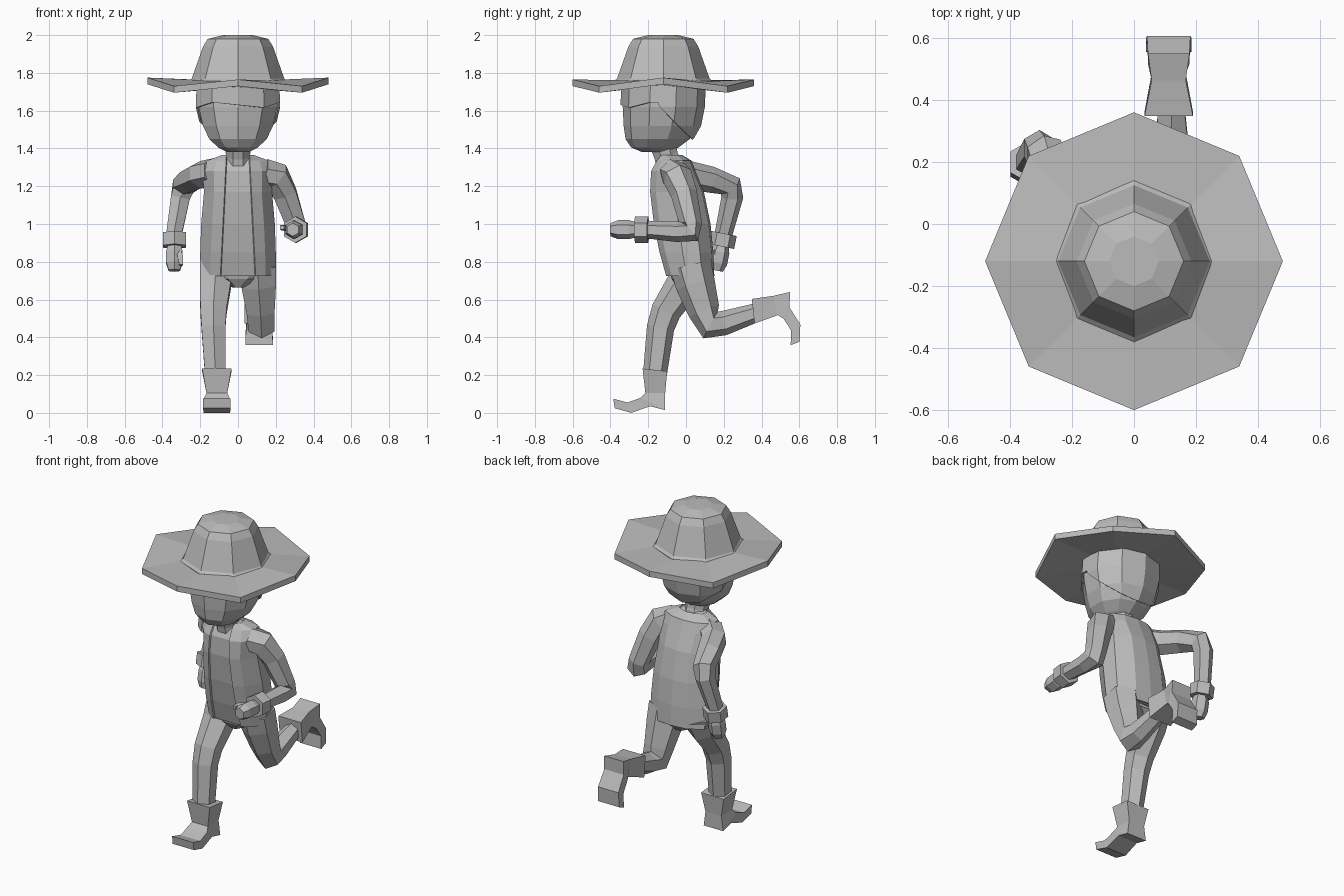
import bpy, bmesh
from math import sin, cos, pi
from mathutils import Vector, Matrix

cube = bpy.data.objects.get("Cube")
if cube:
    bpy.data.objects.remove(cube, do_unlink=True)

grey = bpy.data.materials.new("plain_grey")
grey.use_nodes = True
grey.diffuse_color = (0.5, 0.5, 0.5, 1)
grey.node_tree.nodes["Principled BSDF"].inputs["Base Color"].default_value = grey.diffuse_color


def finish(name, bm):
    bmesh.ops.recalc_face_normals(bm, faces=bm.faces)
    mesh = bpy.data.meshes.new(name)
    bm.to_mesh(mesh)
    bm.free()
    mesh.materials.append(grey)
    part = bpy.data.objects.new(name, mesh)
    bpy.context.collection.objects.link(part)
    return part


def skin(rings, closed=True):
    """Bridge a stack of equally sized rings; closed rings also get end caps."""
    bm = bmesh.new()
    rows = [[bm.verts.new(point) for point in ring] for ring in rings]
    count = len(rows[0])
    for lower, upper in zip(rows, rows[1:]):
        for i in range(count if closed else count - 1):
            j = (i + 1) % count
            bm.faces.new((lower[i], lower[j], upper[j], upper[i]))
    if closed:
        bm.faces.new(rows[0])
        bm.faces.new(rows[-1])
    return bm


def angles(sides, offset=0.0):
    return [2 * pi * (k + offset) / sides for k in range(sides)]


def limb(name, joints, sides=6):
    """Tube through joints given as (position, radius)."""
    points = [Vector(position) for position, radius in joints]
    last = len(points) - 1
    rings = []
    for i, (centre, joint) in enumerate(zip(points, joints)):
        before = (centre - points[max(i - 1, 0)]).normalized()
        after = (points[min(i + 1, last)] - centre).normalized()
        along = (before + after).normalized()
        side = Vector((1, 0, 0))
        side = (side - along * along.x).normalized()
        up = along.cross(side)
        radius = joint[1]
        rings.append([centre + radius * (side * cos(t) + up * sin(t)) for t in angles(sides, 0.5)])
    return finish(name, skin(rings))


def oval(z, front, back, width, sides=10):
    middle, depth = (front + back) / 2, (back - front) / 2
    return [(width * cos(t), middle + depth * sin(t), z) for t in angles(sides, 0.5)]


# Hat: octagonal brim with dipped diagonal corners, and a tapering crown
HAT_CENTRE = -0.12


def brim_ring(radius, z, dip=0.0):
    return [(radius * cos(t), HAT_CENTRE + radius * sin(t), z - dip * sin(2 * t) ** 2 - 0.01 * sin(t) ** 2)
            for t in angles(8)]


finish("hat_brim", skin([brim_ring(0.2, 1.735), brim_ring(0.48, 1.74, 0.04),
                         brim_ring(0.48, 1.775, 0.04), brim_ring(0.24, 1.765)]))
crown = [(0.26, 1.745), (0.26, 1.757), (0.245, 1.77), (0.185, 1.94), (0.16, 1.98), (0.08, 2)]
finish("hat_crown", skin([[(r * cos(t), HAT_CENTRE + r * sin(t), z) for t in angles(8)]
                          for r, z in crown]))

# Head: height, front, back, half width
head = [(1.38, -0.23, -0.08, 0.06), (1.405, -0.29, -0.04, 0.11), (1.45, -0.32, 0.02, 0.16),
        (1.52, -0.33, 0.06, 0.195), (1.62, -0.335, 0.08, 0.22), (1.75, -0.33, 0.085, 0.215)]
finish("head", skin([oval(*section) for section in head]))

# Hair: shell trimmed level at the forehead and sloping down behind the cheek
BROW, TEMPLE = 1.63, -0.15
bm = skin([oval(z, front - 0.012, back + 0.02, width + 0.015) for z, front, back, width in head])
for normal in ((0, 0, 1), (0, 1, 1)):
    bmesh.ops.bisect_plane(bm, geom=bm.verts[:] + bm.edges[:] + bm.faces[:],
                           plane_co=(0, TEMPLE, BROW), plane_no=normal)
trimmed = []
for face in bm.faces:
    c = face.calc_center_median()
    if c.z < 1.42 or c.z < BROW - max(0, c.y - TEMPLE):
        trimmed.append(face)
bmesh.ops.delete(bm, geom=trimmed, context='FACES')
for vert in bm.verts:
    if vert.is_boundary and abs(vert.co.z - BROW) < 0.001:
        vert.co.z += 0.015 * sin(vert.co.x * 37)
hair = finish("hair", bm)
hair.modifiers.new("thickness", 'SOLIDIFY').thickness = 0.012

limb("neck", [((0, -0.08, 1.28), 0.08), ((0, -0.105, 1.36), 0.068), ((0, -0.125, 1.43), 0.075)], 8)

# Torso: height, front, back, half width; the jacket stays open down the front
torso = [(0.725, -0.105, 0.15, 0.2), (0.85, -0.14, 0.145, 0.2), (1, -0.17, 0.13, 0.195),
         (1.17, -0.19, 0.095, 0.18), (1.28, -0.185, 0.05, 0.19), (1.335, -0.155, 0.03, 0.165),
         (1.365, -0.13, -0.02, 0.085)]


def torso_ring(z, front, back, width):
    gap = 0.13 - 0.05 * z
    middle = (front + back) / 2
    half = [(gap, front, z), ((gap + width) / 2, front + 0.03, z), (width, middle - 0.02, z),
            (width * 0.94, (middle + back) / 2, z), (width / 2, back - 0.01, z)]
    return half + [(0, back, z)] + [(-x, y, z) for x, y, z in reversed(half)]


jacket = finish("jacket", skin([torso_ring(*section) for section in torso], closed=False))
jacket.modifiers.new("thickness", 'SOLIDIFY').thickness = 0.01
finish("shirt", skin([torso_ring(z, front + 0.012, back - 0.02, width - 0.02)
                      for z, front, back, width in torso]))
finish("pelvis", skin([oval(0.665, -0.05, 0.08, 0.035, 8), oval(0.71, -0.085, 0.125, 0.14, 8),
                       oval(0.8, -0.11, 0.13, 0.18, 8)]))


def hand(side, wrist, direction, inward):
    """Cuff, fist and thumb along one direction from the wrist."""
    start, along, inward = Vector(wrist), Vector(direction).normalized(), Vector(inward)

    def chain(label, steps, shift, sides):
        limb(side + label, [(start + along * d + inward * s, r)
                            for (d, r), s in zip(steps, shift)], sides)

    chain("_cuff", [(0, 0.07), (0.07, 0.07)], (0, 0), 6)
    chain("_hand", [(0.05, 0.035), (0.1, 0.05), (0.16, 0.05), (0.2, 0.035)], (0, 0, 0, 0), 6)
    chain("_thumb", [(0.08, 0.02), (0.13, 0.02), (0.17, 0.015)], (0.02, 0.055, 0.06), 4)


# Left arm bent forward, right arm swung back
limb("left_sleeve", [((0.13, -0.07, 1.275), 0.075), ((0.205, -0.045, 1.25), 0.08),
                     ((0.25, -0.01, 1.16), 0.07), ((0.305, 0.025, 1), 0.06),
                     ((0.315, 0.02, 0.96), 0.065), ((0.315, -0.05, 0.96), 0.055),
                     ((0.31, -0.22, 0.97), 0.045)])
hand("left", (0.31, -0.2, 0.97), (-0.1, -1, 0), (-1, 0, 0.2))
limb("right_sleeve", [((-0.13, -0.06, 1.275), 0.075), ((-0.2, 0.01, 1.26), 0.075),
                      ((-0.25, 0.13, 1.235), 0.07), ((-0.29, 0.235, 1.2), 0.065),
                      ((-0.305, 0.245, 1.14), 0.058), ((-0.345, 0.19, 0.91), 0.045)])
hand("right", (-0.337, 0.2, 0.95), (0, -0.2, -1), (0.6, -0.6, 0))

# Left leg kicked back, right leg planted
limb("left_trouser_leg", [((0.105, 0.025, 0.78), 0.11), ((0.11, 0.05, 0.68), 0.105),
                          ((0.12, 0.095, 0.54), 0.085), ((0.125, 0.13, 0.465), 0.08),
                          ((0.125, 0.2, 0.475), 0.065), ((0.12, 0.37, 0.53), 0.05)])
limb("right_trouser_leg", [((-0.11, 0.035, 0.79), 0.105), ((-0.12, -0.01, 0.68), 0.095),
                           ((-0.13, -0.105, 0.54), 0.08), ((-0.13, -0.135, 0.45), 0.073),
                           ((-0.12, -0.165, 0.2), 0.063)])

# Boots: front point, back point and half width, measured from the back of the heel
BOOT = [((-0.12, 0.22), (0.01, 0.205), 0.078), ((-0.105, 0.09), (0, 0.09), 0.055),
        ((-0.13, 0.065), (0, 0), 0.067), ((-0.17, 0.05), (-0.08, 0.02), 0.067),
        ((-0.2, 0.04), (-0.18, -0.015), 0.07), ((-0.275, 0.06), (-0.268, 0.01), 0.073)]


def boot(name, heel, pitch):
    place = Matrix.Translation(heel) @ Matrix.Rotation(pitch, 4, 'X')
    rings = []
    for front, back, width in BOOT:
        corners = [(-width, *front), (width, *front), (width, *back), (-width, *back)]
        rings.append([place @ Vector(corner) for corner in corners])
    finish(name, skin(rings))


boot("left_boot", (0.112, 0.55, 0.64), 1.8)
boot("right_boot", (-0.112, -0.11, 0.015), 0)
